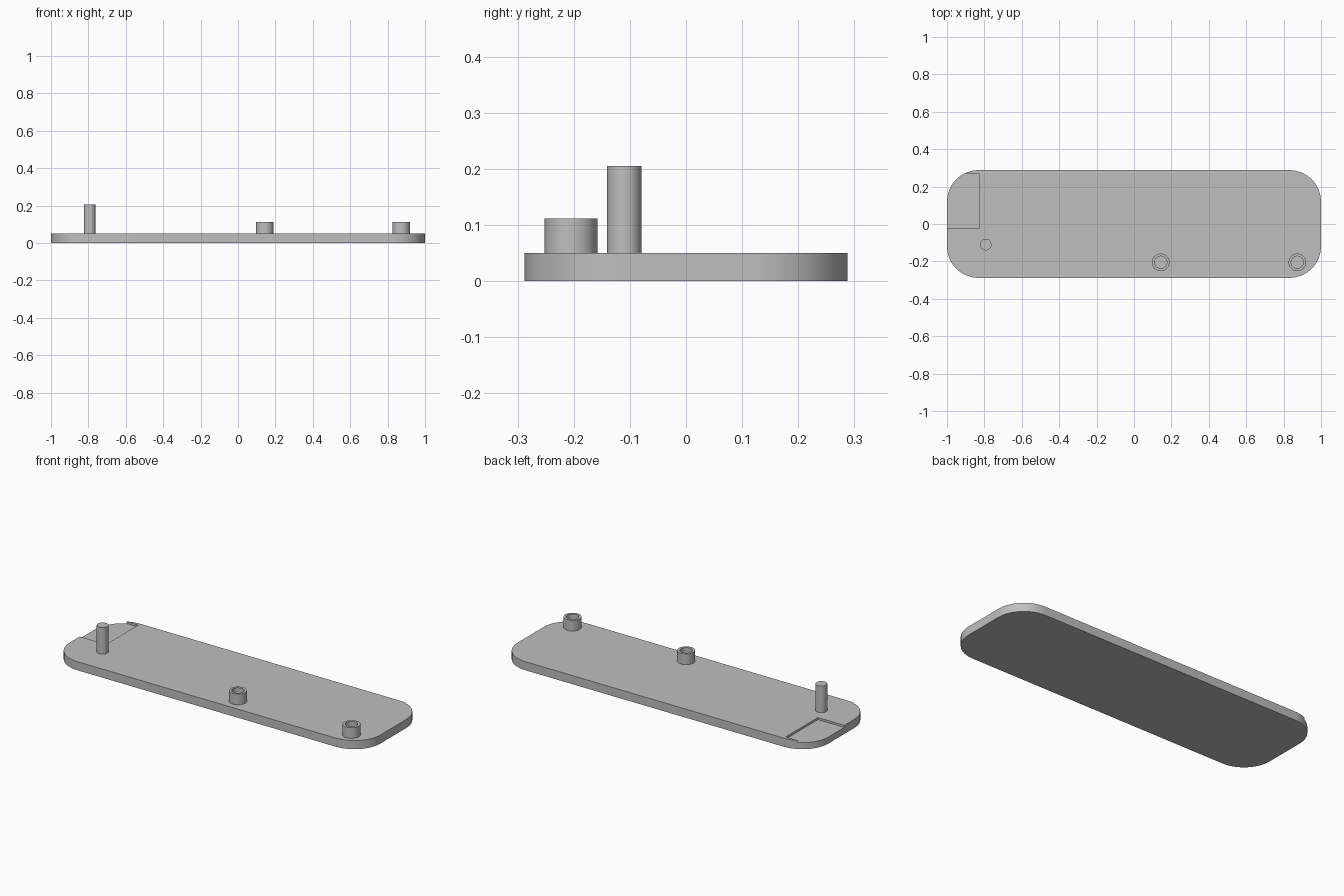
import bpy
import bmesh
from math import cos, sin, pi, radians

cube = bpy.data.objects.get("Cube")
if cube:
    bpy.data.objects.remove(cube, do_unlink=True)

grey = bpy.data.materials.new("plain grey")
grey.use_nodes = True
COLOUR = (0.52, 0.52, 0.52, 1)
grey.diffuse_color = COLOUR
grey.node_tree.nodes["Principled BSDF"].inputs["Base Color"].default_value = COLOUR

HALF_X, HALF_Y, TOP, CORNER = 1.0, 0.288, 0.05, 0.17
POCKET_FLOOR = 0.038


def finish(bm, name):
    bmesh.ops.recalc_face_normals(bm, faces=bm.faces)
    mesh = bpy.data.meshes.new(name)
    bm.to_mesh(mesh)
    bm.free()
    mesh.materials.append(grey)
    obj = bpy.data.objects.new(name, mesh)
    bpy.context.collection.objects.link(obj)
    return obj


def smooth(obj):
    bpy.ops.object.select_all(action="DESELECT")
    obj.select_set(True)
    bpy.context.view_layer.objects.active = obj
    bpy.ops.object.shade_smooth_by_angle(angle=radians(30))


def prism(name, outline, z0, z1):
    bm = bmesh.new()
    face = bm.faces.new([bm.verts.new((x, y, z0)) for x, y in outline])
    result = bmesh.ops.extrude_face_region(bm, geom=[face])
    moved = [v for v in result["geom"] if isinstance(v, bmesh.types.BMVert)]
    bmesh.ops.translate(bm, verts=moved, vec=(0, 0, z1 - z0))
    return finish(bm, name)


def lathe(name, x, y, profile, steps=48):
    """Revolve (radius, height) points around a vertical axis."""
    bm = bmesh.new()
    verts = [bm.verts.new((r, 0, z)) for r, z in profile]
    edges = [bm.edges.new(pair) for pair in zip(verts, verts[1:])]
    bmesh.ops.spin(bm, geom=verts + edges, cent=(0, 0, 0), axis=(0, 0, 1),
                   angle=2 * pi, steps=steps)
    bmesh.ops.remove_doubles(bm, verts=bm.verts, dist=0.0001)
    bmesh.ops.translate(bm, verts=bm.verts, vec=(x, y, 0))
    obj = finish(bm, name)
    smooth(obj)


# Rounded base plate
outline = []
for quarter, (sx, sy) in enumerate([(1, 1), (-1, 1), (-1, -1), (1, -1)]):
    for i in range(17):
        a = (quarter + i / 16) * pi / 2
        outline.append((sx * (HALF_X - CORNER) + CORNER * cos(a),
                        sy * (HALF_Y - CORNER) + CORNER * sin(a)))
plate = prism("base_plate", outline, 0, TOP)

# Shallow pocket open at the right end
cutter = prism("pocket_cutter", [(-1.1, -0.025), (-0.83, -0.025),
                                 (-0.83, 0.27), (-1.1, 0.27)], POCKET_FLOOR, 0.1)
cutter.hide_render = True
cutter.hide_set(True)
cut = plate.modifiers.new("pocket", "BOOLEAN")
cut.operation = "DIFFERENCE"
cut.solver = "EXACT"
cut.object = cutter
bpy.context.view_layer.objects.active = plate
bpy.ops.object.modifier_apply(modifier=cut.name)
bpy.data.objects.remove(cutter, do_unlink=True)
smooth(plate)

# Solid locating post
lathe("post", -0.793, -0.11, [(0, TOP), (0.031, TOP), (0.031, 0.205), (0, 0.205)])

# Hollow bosses along the front edge
for name, x in (("middle_boss", 0.143), ("left_boss", 0.873)):
    lathe(name, x, -0.205, [(0.047, TOP), (0.047, 0.112), (0.033, 0.112), (0.033, TOP)])
